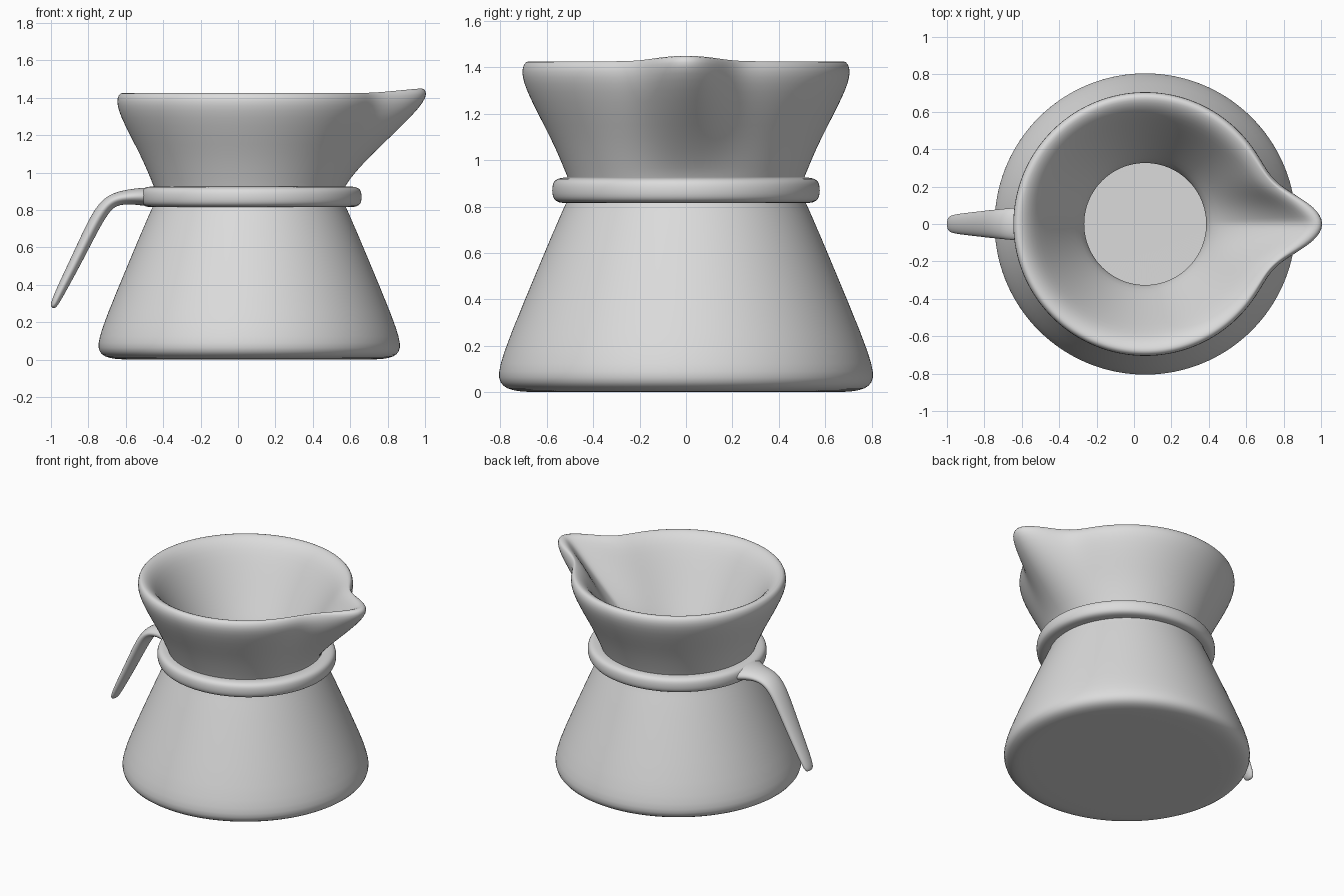
import bpy, bmesh
from math import sin, cos, pi, exp, copysign

cube = bpy.data.objects.get("Cube")
if cube:
    bpy.data.objects.remove(cube, do_unlink=True)

CENTRE = 0.06      # the vessel sits slightly off centre to balance spout and handle

grey = bpy.data.materials.new("plain grey")
grey.use_nodes = True
grey.diffuse_color = (0.71, 0.71, 0.71, 1)
grey.node_tree.nodes["Principled BSDF"].inputs["Base Color"].default_value = grey.diffuse_color


def skin(name, rings, capped, levels):
    """Join closed rings of points into one smooth surface."""
    bm = bmesh.new()
    loops = [[bm.verts.new(p) for p in ring] for ring in rings]
    n = len(loops[0])
    pairs = list(zip(loops, loops[1:]))
    if capped:
        bm.faces.new(loops[0])
        bm.faces.new(loops[-1])
    else:
        pairs.append((loops[-1], loops[0]))
    for a, b in pairs:
        for i in range(n):
            j = (i + 1) % n
            bm.faces.new((a[i], a[j], b[j], b[i]))
    bmesh.ops.recalc_face_normals(bm, faces=bm.faces)
    for f in bm.faces:
        f.smooth = True
    mesh = bpy.data.meshes.new(name)
    bm.to_mesh(mesh)
    bm.free()
    mesh.materials.append(grey)
    obj = bpy.data.objects.new(name, mesh)
    bpy.context.collection.objects.link(obj)
    mod = obj.modifiers.new("smooth", "SUBSURF")
    mod.levels = mod.render_levels = levels
    return obj


# Vessel: (radius, height) up the outside, then over the rim and down the thick inside
outside = [
    (0.66, 0), (0.70, 0.002), (0.75, 0.008), (0.79, 0.025), (0.81, 0.06),
    (0.803, 0.115), (0.767, 0.225), (0.642, 0.525), (0.522, 0.81), (0.488, 0.87),
    (0.512, 0.93), (0.54, 1.0), (0.585, 1.1), (0.638, 1.2), (0.687, 1.3),
    (0.706, 1.36), (0.706, 1.40), (0.69, 1.427),
]
inside = [
    (0.665, 1.427), (0.63, 1.408), (0.59, 1.365), (0.54, 1.28), (0.475, 1.16),
    (0.405, 1.03), (0.35, 0.93), (0.318, 0.86), (0.335, 0.80), (0.39, 0.66),
    (0.63, 0.22), (0.64, 0.17), (0.60, 0.135), (0.54, 0.13),
]


def vessel_ring(radius, z, inner, steps=128):
    """A circle drawn out into the pouring spout toward +x, with a creased gully inside."""
    t = min(1, max(0, (z - 0.93) / 0.46))
    spread = 0.215 + 0.16 * (1 - t)
    ring = []
    for i in range(steps):
        a = 2 * pi * i / steps
        off = min(a, 2 * pi - a)
        shape = exp(-(off / spread) ** 2)
        if inner:
            shape = 0.5 * shape + 0.5 * exp(-off / 0.24)
        r = radius + 0.25 * shape * t ** (1.0 if inner else 1.22)
        lift = 0.024 * exp(-(off / 0.21) ** 2) * t ** 4
        ring.append((CENTRE + r * cos(a), r * sin(a), z + lift))
    return ring


rings = [vessel_ring(r, z, False) for r, z in outside]
rings += [vessel_ring(r, z, True) for r, z in inside]
skin("carafe_body", rings, True, 1)


# Collar: a rounded band around the neck
def rounded(a, power=0.7):
    return [copysign(abs(v) ** power, v) for v in (cos(a), sin(a))]


collar = []
for i in range(96):
    a = 2 * pi * i / 96
    ring = []
    for k in range(16):
        u, v = rounded(2 * pi * k / 16)
        r = 0.515 + 0.063 * u
        ring.append((CENTRE + 0.01 + 1.025 * r * cos(a), r * sin(a), 0.87 + 0.056 * v))
    collar.append(ring)
skin("neck_collar", collar, False, 1)

# Handle: (x, z, tangent x, tangent z, half thickness, half width) along the grip
stations = [
    (-0.44, 0.870, -1, 0, 0.050, 0.19),
    (-0.49, 0.870, -1, 0, 0.051, 0.15),
    (-0.55, 0.872, -1, -0.05, 0.044, 0.105),
    (-0.62, 0.867, -1, -0.15, 0.037, 0.090),
    (-0.68, 0.848, -0.85, -0.5, 0.037, 0.085),
    (-0.73, 0.795, -0.55, -0.83, 0.038, 0.080),
    (-0.785, 0.695, -0.45, -0.89, 0.036, 0.074),
    (-0.87, 0.52, -0.43, -0.90, 0.032, 0.064),
    (-0.957, 0.35, -0.43, -0.90, 0.026, 0.053),
    (-0.984, 0.292, -0.43, -0.90, 0.020, 0.044),
    (-0.992, 0.277, -0.43, -0.90, 0.010, 0.025),
]
grip = []
for x, z, tx, tz, thick, width in stations:
    ring = []
    for k in range(16):
        a = 2 * pi * k / 16
        d = thick * cos(a)
        ring.append((x + d * tz, width * sin(a), z - d * tx))
    grip.append(ring)
skin("handle", grip, True, 2)
